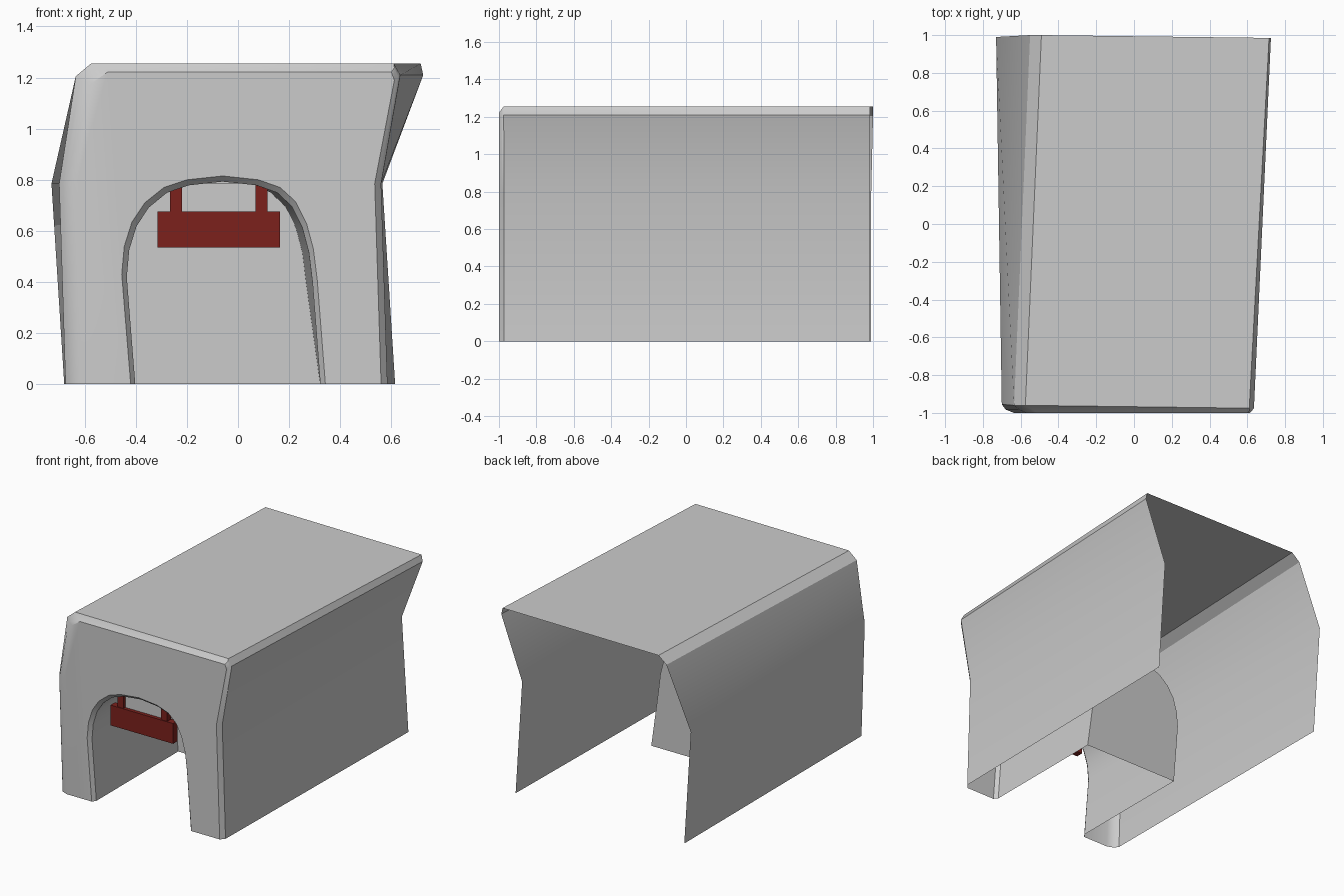
import bpy, bmesh
from math import radians

if "Cube" in bpy.data.objects:
    bpy.data.objects.remove(bpy.data.objects["Cube"])


def finish(bm, name, color=None, smooth=False):
    bmesh.ops.remove_doubles(bm, verts=bm.verts, dist=0.0005)
    bmesh.ops.recalc_face_normals(bm, faces=bm.faces)
    me = bpy.data.meshes.new(name)
    bm.to_mesh(me)
    bm.free()
    ob = bpy.data.objects.new(name, me)
    bpy.context.collection.objects.link(ob)
    if color:
        mat = bpy.data.materials.get(color[0]) or bpy.data.materials.new(color[0])
        mat.diffuse_color = color[1]
        mat.use_nodes = True
        mat.node_tree.nodes["Principled BSDF"].inputs["Base Color"].default_value = mat.diffuse_color
        me.materials.append(mat)
    if smooth:
        bpy.ops.object.select_all(action='DESELECT')
        bpy.context.view_layer.objects.active = ob
        ob.select_set(True)
        bpy.ops.object.shade_smooth_by_angle(angle=radians(32))
    return ob


def ring(bm, pts, ys):
    if not isinstance(ys, (list, tuple)):
        ys = [ys] * len(pts)
    return [bm.verts.new((x, y, z)) for (x, z), y in zip(pts, ys)]


def bridge(bm, a, b):
    for i in range(len(a) - 1):
        bm.faces.new((a[i], a[i + 1], b[i + 1], b[i]))


# Body cross-sections, left foot over the roof to right foot
back = [(-.68, 0), (-.73, .785), (-.55, 1.205), (-.49, 1.255),
        (.715, 1.255), (.725, 1.21), (.565, .785), (.615, 0)]
front = [(-.675, 0), (-.70, .785), (-.635, 1.205), (-.575, 1.255),
         (.61, 1.255), (.635, 1.21), (.56, .785), (.585, 0)]
bevel = [(-.655, 0), (-.68, .785), (-.61, 1.19), (-.54, 1.238),
         (.612, 1.238), (.625, 1.205), (.548, .785), (.572, 0)]
face = [(-.61, 0), (-.635, .785), (-.57, 1.18), (-.51, 1.222),
        (.60, 1.222), (.612, 1.19), (.535, .785), (.56, 0)]

# Arch outline, left foot to right foot
arch = [(-.42, 0), (-.455, .43), (-.445, .54), (-.415, .635), (-.365, .71),
        (-.29, .77), (-.20, .80), (-.06, .815), (.08, .80), (.165, .77),
        (.225, .715), (.268, .63), (.295, .53), (.31, .41), (.342, 0)]
CX = -.06
inner = [(CX + (x - CX) * .95, z * .973) for x, z in arch]
deep = [(x - (.025 if x > .1 and z > .3 else 0), z) for x, z in inner]

# Open shell with bevelled front edges and arched mouth
bm = bmesh.new()
r_back = ring(bm, back, [.99, .99, 1, 1, .985, .985, .985, .985])
r_front = ring(bm, front, [-.955, -.955, -.96, -.96, -.975, -.975, -.972, -.972])
r_bevel = ring(bm, bevel, [-.982, -.982, -.982, -.98, -.988, -.988, -.986, -.986])
r_face = ring(bm, face, -1)
bridge(bm, r_back, r_front)
bridge(bm, r_front, r_bevel)
bridge(bm, r_bevel, r_face)
a_face = ring(bm, arch, -1)
a_inner = ring(bm, inner, -.975)
a_deep = ring(bm, deep, -.08)
bm.faces.new(r_face + a_face[::-1])
bridge(bm, a_face, a_inner)
bridge(bm, a_inner, a_deep)
bm.faces.new(a_deep)
finish(bm, "shelter_shell", smooth=True)


def box(name, x0, x1, y0, y1, z0, z1, color):
    bm = bmesh.new()
    bmesh.ops.create_cube(bm, size=1)
    for v in bm.verts:
        v.co = ((x0 + x1) / 2 + v.co.x * (x1 - x0),
                (y0 + y1) / 2 + v.co.y * (y1 - y0),
                (z0 + z1) / 2 + v.co.z * (z1 - z0))
    return finish(bm, name, color)


# Hanging height bar with two hangers and a pale panel between them
red = ("red_paint", (.2, .015, .012, 1))
white = ("white_panel", (.95, .95, .95, 1))
box("height_bar", -.315, .165, -.945, -.895, .535, .675, red)
for side, x in (("left", -.2425), ("right", .0925)):
    box(side + "_hanger", x - .0235, x + .0235, -.94, -.90, .675, .785, red)
bm = bmesh.new()
bm.faces.new(ring(bm, [(-.219, .675), (.069, .675), (.069, .785), (-.219, .785)], -.92))
finish(bm, "hanger_panel", white)
